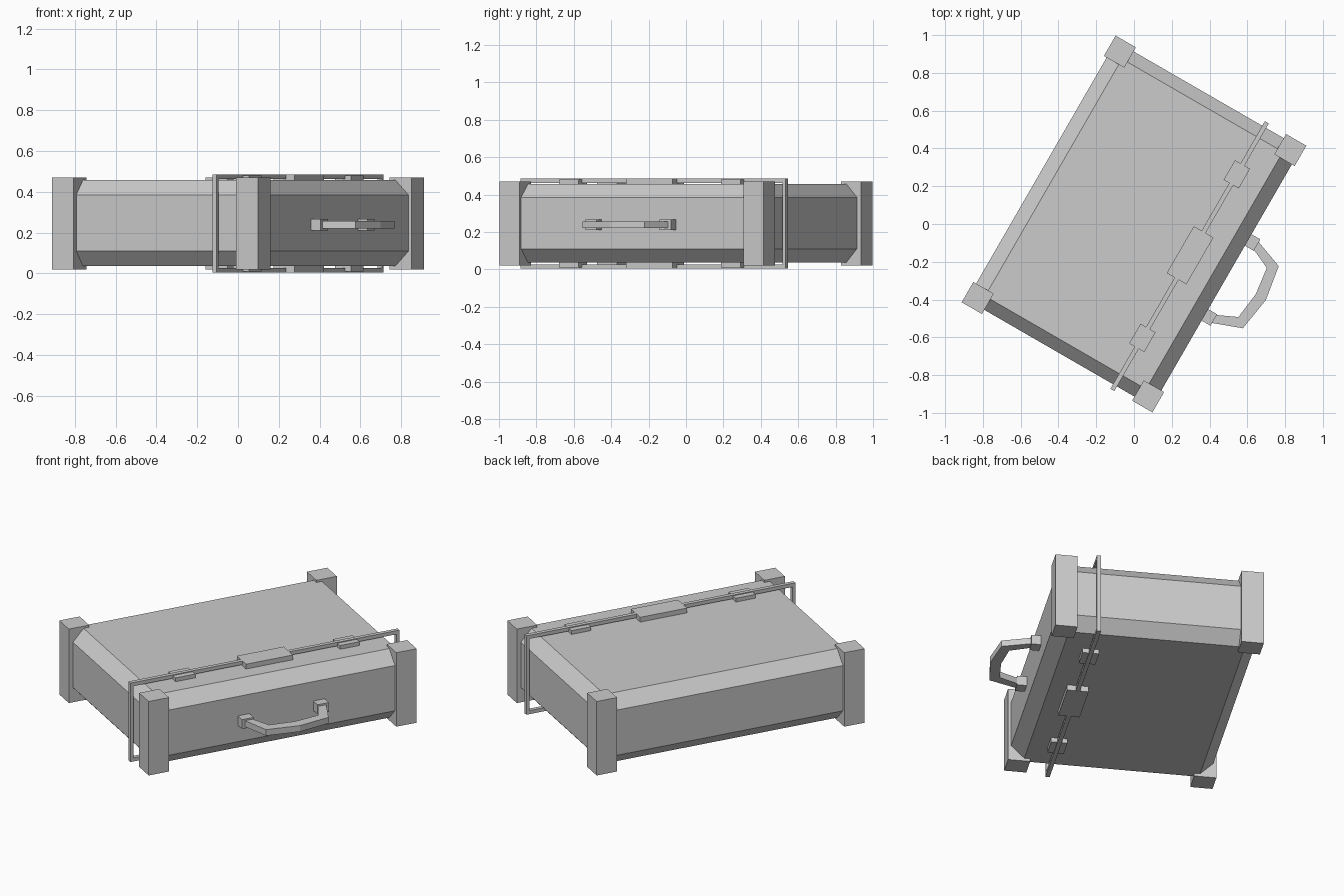
import bpy
import bmesh
import math
from mathutils import Matrix

if "Cube" in bpy.data.objects:
    bpy.data.objects.remove(bpy.data.objects["Cube"])

TURN = Matrix.Rotation(math.radians(60), 4, 'Z')
GREY = bpy.data.materials.new("plain grey")
GREY.diffuse_color = (0.6, 0.6, 0.6, 1)
GREY.use_nodes = True
GREY.node_tree.nodes["Principled BSDF"].inputs["Base Color"].default_value = GREY.diffuse_color


def finish(name, bm):
    """Turn a part diagonally in plan and link it to the scene."""
    bmesh.ops.recalc_face_normals(bm, faces=bm.faces)
    bm.transform(TURN)
    mesh = bpy.data.meshes.new(name)
    bm.to_mesh(mesh)
    bm.free()
    mesh.materials.append(GREY)
    obj = bpy.data.objects.new(name, mesh)
    bpy.context.collection.objects.link(obj)
    return obj


def loft(name, rings, closed=False):
    """Skin a row of vertex rings; cap the ends unless the row is closed."""
    bm = bmesh.new()
    rows = [[bm.verts.new(p) for p in ring] for ring in rings]
    n = len(rows[0])
    pairs = list(zip(rows, rows[1:]))
    if closed:
        pairs.append((rows[-1], rows[0]))
    else:
        bm.faces.new(rows[0])
        bm.faces.new(rows[-1])
    for a, b in pairs:
        for i in range(n):
            j = (i + 1) % n
            bm.faces.new((a[i], a[j], b[j], b[i]))
    return finish(name, bm)


def rect(x, y, hx, hy, z):
    return [(x - hx, y - hy, z), (x + hx, y - hy, z),
            (x + hx, y + hy, z), (x - hx, y + hy, z)]


def box(name, x, y, hx, hy, z0, z1):
    return loft(name, [rect(x, y, hx, hy, z0), rect(x, y, hx, hy, z1)])


# Case body with sloped upper and lower borders
loft("case_body", [rect(0, 0, 0.725, 0.492, 0.037),
                   rect(0, 0, 0.79, 0.566, 0.11),
                   rect(0, 0, 0.79, 0.566, 0.385),
                   rect(0, 0, 0.725, 0.492, 0.457)])

# Corner guards
for sx in (-1, 1):
    for sy in (-1, 1):
        box("corner_guard", sx * 0.753, sy * 0.521, 0.062, 0.062, 0.02, 0.47)

# Open rectangular band wrapped around the case
BAND_Y = -0.34
band = []
for sx, sz in ((-1, -1), (1, -1), (1, 1), (-1, 1)):
    x0, z0 = sx * 0.818, 0.245 + sz * 0.24
    x1, z1 = sx * 0.800, 0.245 + sz * 0.218
    band.append([(x0, BAND_Y - 0.012, z0), (x0, BAND_Y + 0.012, z0),
                 (x1, BAND_Y + 0.012, z1), (x1, BAND_Y - 0.012, z1)])
loft("band", band, closed=True)

# Latch plates on the top and the underside
for x, hx, hy, z in ((-0.5, 0.06, 0.046, 0.48), (0.5, 0.06, 0.046, 0.48),
                     (0.005, 0.143, 0.06, 0.486)):
    box("latch_plate", x, BAND_Y, hx, hy, 0.45, z)
    box("latch_plate_below", x, BAND_Y, hx, hy, 0.49 - z, 0.045)

# Handle mounts
for sx in (-1, 1):
    box("handle_mount", sx * 0.229, -0.59, 0.035, 0.03, 0.21, 0.267)

# Carrying handle: outer and inner edge points swept along the grip
outer = [(0.25, -0.612), (0.19, -0.775), (0, -0.806)]
inner = [(0.208, -0.6), (0.15, -0.725), (0, -0.744)]
half = list(zip(outer, inner))
path = half + [((-a[0], a[1]), (-b[0], b[1])) for a, b in half[-2::-1]]
loft("handle", [[(*a, 0.22), (*b, 0.22), (*b, 0.257), (*a, 0.257)]
                for a, b in path])
